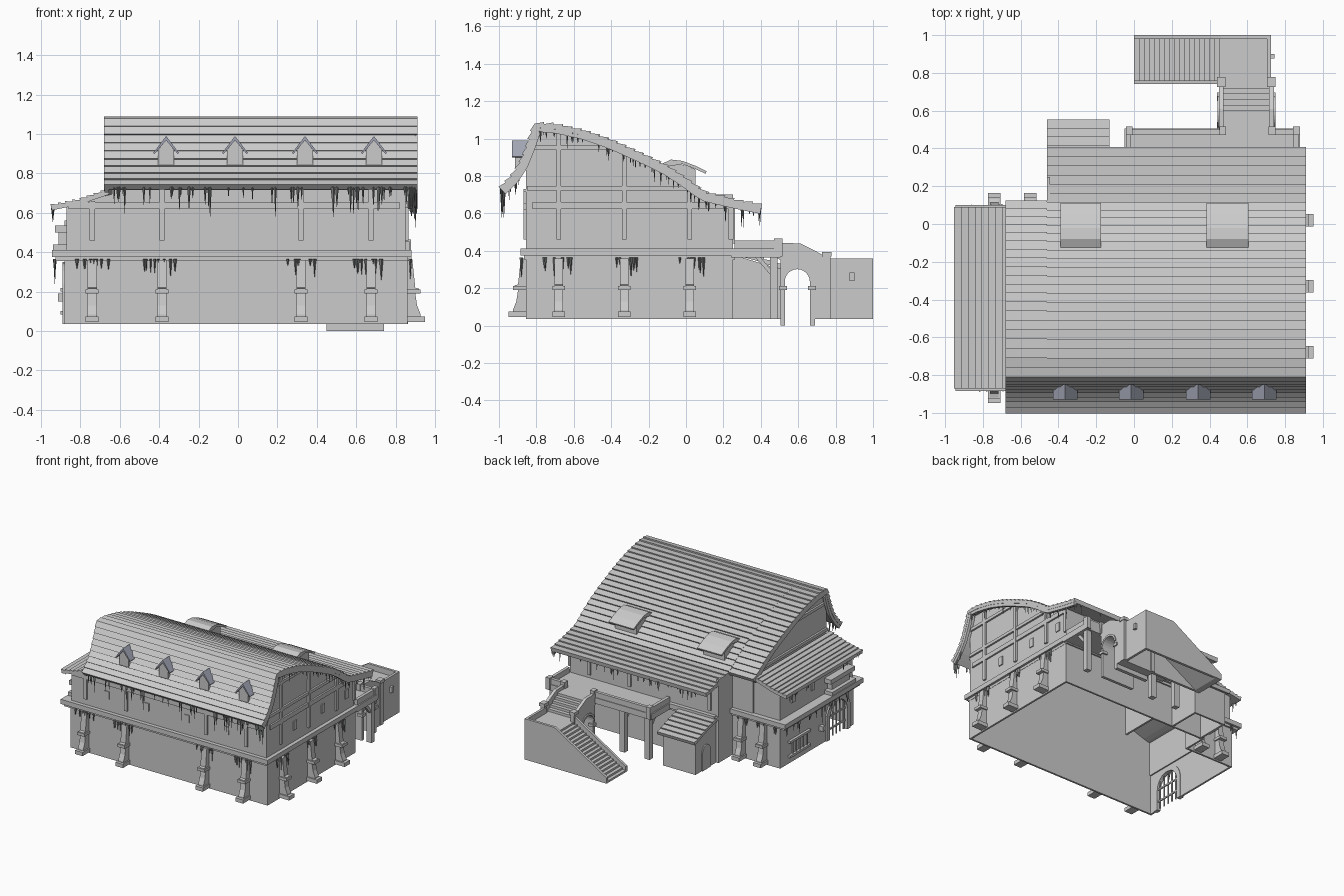
import bpy, bmesh, math, random
from mathutils import Vector, Matrix
random.seed(4)

def mat(name, c):
    m = bpy.data.materials.new(name); m.diffuse_color = (*c, 1); return m
PALE = mat("pale_timber", (.72, .74, .73))
SLATE = mat("blue_slate", (.36, .38, .46))
DARK = mat("dark_growth", (.22, .23, .23))

def finish(name, bm, m=None):
    bmesh.ops.recalc_face_normals(bm, faces=bm.faces)
    me = bpy.data.meshes.new(name); bm.to_mesh(me); bm.free()
    ob = bpy.data.objects.new(name, me); bpy.context.collection.objects.link(ob)
    if m: me.materials.append(m)

def prism(name, pts, axis, a, b, m=None):
    """Extrude a 2D outline along x (points are y,z) or y (points are x,z)."""
    bm = bmesh.new()
    f = lambda p, t: (t, p[0], p[1]) if axis == 'x' else (p[0], t, p[1])
    A, B = [[bm.verts.new(f(p, t)) for p in pts] for t in (a, b)]
    bm.faces.new(A); bm.faces.new(B[::-1])
    for i in range(len(pts)):
        j = (i + 1) % len(pts)
        bm.faces.new((A[i], B[i], B[j], A[j]))
    finish(name, bm, m)

def box(name, x0, x1, y0, y1, z0, z1, m=None):
    prism(name, [(x0, z0), (x1, z0), (x1, z1), (x0, z1)], 'y', y0, y1, m)

def arc(c, z, r, n=12):
    return [(c - r * math.cos(math.pi * i / n), z + r * math.sin(math.pi * i / n)) for i in range(n + 1)]

def resample(pts, n):
    P, L, out = [Vector(p) for p in pts], [0], []
    for p, q in zip(P, P[1:]): L.append(L[-1] + (q - p).length)
    for i in range(n + 1):
        d = L[-1] * i / n
        k = min(max(j for j in range(len(L)) if L[j] <= d + 1e-9), len(P) - 2)
        out.append(P[k].lerp(P[k + 1], (d - L[k]) / (L[k + 1] - L[k])))
    return out

def normal(p, q):
    d = (q - p).normalized(); return Vector((-d.y, d.x))

def offset(B, t):
    return [B[i] + normal(B[max(i - 1, 0)], B[min(i + 1, len(B) - 1)]) * t for i in range(len(B))]

def roof(name, up, down, nu, nd, axis, a, b, t=.022, lip=.011):
    """Overlapping boards: stepped top outline and smooth underside."""
    U, D, out = resample(up, nu) if up else [], resample(down, nd) if down else [], []
    for p, q in zip(U, U[1:]): out += [p + normal(p, q) * lip, q]
    for p, q in zip(D, D[1:]): out += [p, q + normal(p, q) * lip]
    if U and D: out.pop(2 * nu)
    B = U + (D[1:] if U else D)
    prism(name, out + offset(B, -t)[::-1], axis, a, b)
    return B

# main roof
FRONT = [(-.995, .735), (-.94, .79), (-.89, .86), (-.85, .96), (-.81, 1.08)]
BACK = [(-.81, 1.08), (-.7, 1.075), (-.55, 1.042), (-.4, .99), (-.2, .9), (-.1, .85), (0, .785), (.1, .71)]
B = roof("main_roof", FRONT, BACK + [(.25, .674), (.405, .642)], 9, 26, 'x', -.46, .91)
roof("main_roof_left", FRONT, BACK + [(.12, .705)], 9, 20, 'x', -.68, -.46)
Bl = [p for p in B if p.x < .13]
for n, P, x in (("verge_board_right", B, .885), ("verge_board_left", Bl, -.678)):
    prism(n, offset(P, -.018) + offset(P, -.045)[::-1], 'x', x, x + .023, PALE)

# upper storey shell, hollow inside
GAB = [(-.855, .91), (-.8, 1.055)] + [(y, z - .025) for y, z in BACK[1:]]
prism("gable_right", [(-.855, .36)] + GAB + [(.25, .65), (.25, .36)], 'x', .835, .85)
prism("gable_left", [(-.855, .62)] + GAB[:-1] + [(.07, .71), (.07, .62)], 'x', -.64, -.625)
box("upper_front", -.64, .85, -.855, -.84, .36, .9)
box("upper_back", -.46, .85, .235, .25, .36, .655)
box("upper_step", -.46, -.445, .06, .25, .36, .7)
box("upper_wing_step", -.64, -.445, .055, .07, .36, .72)
for y in (-.855, .045):
    prism("wing_end", [(-.87, .36), (-.62, .36), (-.62, .7), (-.66, .69), (-.87, .635)], 'y', y, y + .015)
box("wing_side", -.87, -.855, -.855, .06, .36, .635)
roof("wing_roof", [(-.95, .635), (-.82, .66), (-.66, .715)], None, 8, 0, 'y', -.87, .09)

# timber framing and small windows
box("band_front", -.86, .82, -.868, -.85, .62, .655, PALE)
box("band_right", .845, .863, -.82, .25, .625, .66, PALE)
box("eave_beam", -.66, .85, -.87, -.85, .715, .73, PALE)
for x in (-.74, -.385, .32, .675):
    box("post_front", x - .013, x + .013, -.868, -.85, .46, .72 if x > -.7 else .66, PALE)
    if x > -.4: box("post_back", x - .013, x + .013, .24, .262, .44, .65, PALE)
for y, top in ((-.68, 1.03), (-.33, .92), (.02, .73), (.24, .65)):
    box("post_right", .845, .865, y - .013, y + .013, .46, top, PALE)
for z, y in ((.735, .02), (.95, -.38)):
    box("gable_rail", .845, .864, -.85, y, z - .012, z + .012, PALE)
    box("gable_rail_left", -.655, -.635, -.85, y, z - .012, z + .012, PALE)
for x in (-.555, -.205, .15, .5):
    box("window_front", x - .021, x + .021, -.862, -.85, .51, .57, PALE)
    if x > -.3: box("window_back", x - .021, x + .021, .24, .257, .5, .56, PALE)
for y in (-.5, -.15, .15): box("window_right", .845, .858, y - .02, y + .02, .505, .575, PALE)
for y in (-.35, -.1): box("window_left", -.88, -.86, y - .02, y + .02, .5, .56, PALE)
box("bay_sill", -.94, -.86, -.8, -.5, .41, .44)
box("bay_window", -.91, -.86, -.76, -.54, .44, .5)
box("bay_hood", -.93, -.86, -.8, -.5, .5, .535)

# ground floor shell, open underneath
box("wall_front", -.88, .86, -.855, -.84, .035, .36)
box("wall_right", .845, .86, -.855, .25, .035, .36)
box("wall_back", -.46, .86, .235, .25, .035, .36)
box("wall_step", -.46, -.445, .07, .25, .035, .36)
box("wall_wing_back", -.88, -.445, .055, .07, .035, .36)
prism("wall_left", [(-.855, .035), (-.76, .035)] + arc(-.65, .2, .11) +
      [(-.54, .035), (.07, .035), (.07, .36), (-.855, .36)], 'x', -.88, -.865)
prism("door_surround", [(-.8, .035), (-.76, .035)] + arc(-.65, .2, .11) +
      [(-.54, .035), (-.5, .035)] + arc(-.65, .2, .15)[::-1], 'x', -.892, -.86, PALE)
for i in range(5):
    y = -.74 + i * .045
    box("door_bar", -.875, -.867, y - .004, y + .004, .04, .29)
    box("low_window_bar", -.892, -.885, y + .48, y + .488, .1, .2)
for z in (.1, .2): box("door_crossbar", -.876, -.866, -.76, -.54, z, z + .012)
for z in (.085, .2): box("low_window_sill", -.9, -.875, -.29, -.03, z, z + .018)
box("wall_lantern", -.915, -.88, -.45, -.42, .15, .19)

# ledge ring between the storeys
for n, z0, z1, e, m in (("ledge_lower", .355, .375, .012, PALE), ("ledge_upper", .375, .412, .03, None)):
    box(n + "_front", -.915 - e, .85 + e, -.855 - e, -.84, z0, z1, m)
    box(n + "_right", .835, .85 + e, -.84, .25 + e, z0, z1, m)
    box(n + "_back", -.445, .835, .235, .25 + e, z0, z1, m)
    box(n + "_wing_back", -.915 - e, -.445, .045, .07 + e, z0, z1, m)
    box(n + "_left", -.915 - e, -.855, -.84, .045, z0, z1, m)

# buttresses
BUT = [(0, .045), (.07, .045), (.07, .085), (.052, .13), (.043, .19), (.063, .19), (.063, .215), (.043, .22), (.028, .36), (0, .36)]
def buttress(axis, wall, sgn, c):
    def part(n, P, w): prism(n, [(wall + sgn * d, z) for d, z in P], axis, c - w, c + w)
    part("buttress", BUT, .023)
    part("buttress_foot", [(0, .045), (.093, .045), (.093, .075), (0, .075)], .033)
    part("buttress_cap", [(0, .19), (.07, .19), (.07, .212), (0, .212)], .033)
for x in (-.74, -.385, .32, .675): buttress('x', -.855, -1, x)
for y in (-.68, -.33, .02): buttress('y', .857, 1, y)
for x in (-.74, -.55): buttress('x', .07, 1, x)

# front dormers
for x in (-.365, -.015, .34, .69):
    prism("dormer", [(x - .04, .84), (x + .04, .84), (x + .04, .92), (x, .97), (x - .04, .92)], 'y', -.915, -.84, PALE)
    prism("dormer_roof", [(x - .065, .905), (x - .06, .898), (x, .968), (x + .06, .898), (x + .065, .905), (x, .99)], 'y', -.93, -.845, SLATE)

# rear raised skylights
for x0, x1 in ((-.39, -.175), (.385, .605)):
    prism("skylight_cheeks", [(-.11, .84), (-.08, .868), (.0, .858), (.05, .835), (.05, .73)], 'x', x0 + .015, x1 - .015)
    prism("skylight_roof", [(-.13, .865), (-.08, .888), (-.02, .881), (.05, .855), (.11, .825), (.105, .812), (.045, .84), (-.02, .864), (-.1, .85)], 'x', x0, x1)

# lean-to shed, hollow
for x in (-.44, -.17): prism("shed_side", [(.25, .035), (.51, .035), (.51, .3), (.25, .38)], 'x', x, x + .015)
box("shed_back", -.44, -.155, .495, .51, .035, .305)
roof("shed_roof", None, [(.23, .405), (.4, .36), (.55, .305)], 0, 7, 'x', -.46, -.13, .018)
prism("shed_door", [(.33, .035)] + arc(.38, .18, .05, 8) + [(.43, .035)], 'x', -.448, -.435, PALE)

# rear balcony
box("balcony_floor", -.05, .88, .24, .505, .365, .412)
for a, b in ((-.04, .47), (.73, .87)): box("balcony_parapet", a, b, .475, .5, .41, .455)
for x in (-.04, .845): box("balcony_end", x, x + .025, .26, .5, .41, .455)
for x in (-.025, .47, .73, .86): box("balcony_post", x - .018, x + .018, .47, .515, .37, .465)
for x in (0, .22, .84):
    box("balcony_column", x - .022, x + .022, .45, .49, .035, .37)
    prism("balcony_bracket", [(.37, .365), (.4, .365), (.47, .28), (.47, .25)], 'x', x - .012, x + .012, PALE)

# arched bridge and landing
ARCH = [(.505, 0), (.528, 0)] + arc(.595, .235, .067) + [(.662, 0), (.69, 0), (.69, .035), (.76, .035)]
STEPS = []
for i in range(5): STEPS += [(.72 - i * .03, .315 + i * .02), (.72 - i * .03, .335 + i * .02)]
prism("bridge_core", ARCH + [(.76, .315)] + STEPS + [(.505, .415)], 'x', .475, .715)
for x, xa in ((.45, .442), (.715, .74)):
    prism("bridge_side", ARCH + [(.76, .36), (.7, .395), (.61, .44), (.49, .442), (.49, .36), (.505, .35)], 'x', x, x + .025)
    prism("arch_trim", arc(.595, .235, .067) + arc(.595, .235, .083)[::-1], 'x', xa, xa + .008, PALE)
    for y in (.518, .674): box("arch_capital", x - .01, x + .035, y - .022, y + .022, .19, .212)
    box("newel", x - .004, x + .029, .732, .772, .035, .385)
    box("newel_cap", x - .01, x + .035, .726, .778, .37, .395)
box("landing", .48, .72, .745, .995, .295, .315)
box("landing_wall_right", .705, .725, .745, 1, .035, .36)
box("landing_lantern", .72, .745, .875, .9, .24, .285)

# lower flight with flank walls
ST, N = [(.48, .285)], 18
for i in range(N):
    x, z = .48 - i * .48 / N, .315 - i * .28 / N
    ST += [(x, z), (x - .48 / N, z)]
prism("lower_steps", ST + [(0, .035), (.051, .035)], 'y', .755, .985)
for y, xe in ((.74, .48), (.98, .725)):
    prism("stair_wall", [(0, .035), (xe, .035), (xe, .36), (.46, .36), (0, .08)], 'y', y, y + .02)

# hanging growth below eaves and ledges
hb = bmesh.new()
def hang(p, q, n, lo, hi):
    for _ in range(n):
        h = random.uniform(lo, hi) * random.uniform(.5, 1)
        c = Vector(p).lerp(Vector(q), random.random()) - Vector((0, 0, h / 2))
        bmesh.ops.create_cone(hb, cap_ends=True, segments=4, radius1=.001, radius2=random.uniform(.005, .01),
                              depth=h, matrix=Matrix.Translation(c))
hang((-.67, -.985, .735), (.9, -.985, .735), 50, .07, .17)
hang((.86, -.985, .735), (.905, -.97, .74), 7, .12, .25)
hang((-.45, .395, .64), (.9, .395, .64), 30, .04, .11)
hang((-.94, -.86, .63), (-.94, .08, .63), 14, .03, .09)
for p, q in zip(B, B[1:]): hang((.9, p.x, p.y - .02), (.9, q.x, q.y - .02), 2, .04, .13)
for x in (-.74, -.385, .32, .675): hang((x - .09, -.88, .365), (x + .09, -.88, .365), 9, .05, .12)
for y in (-.68, -.33, .02): hang((.875, y - .08, .365), (.875, y + .08, .365), 9, .05, .12)
hang((-.93, -.86, .365), (-.93, .08, .365), 18, .05, .14)
hang((-.9, .095, .365), (-.5, .095, .365), 12, .04, .1)
finish("hanging_growth", hb, DARK)
